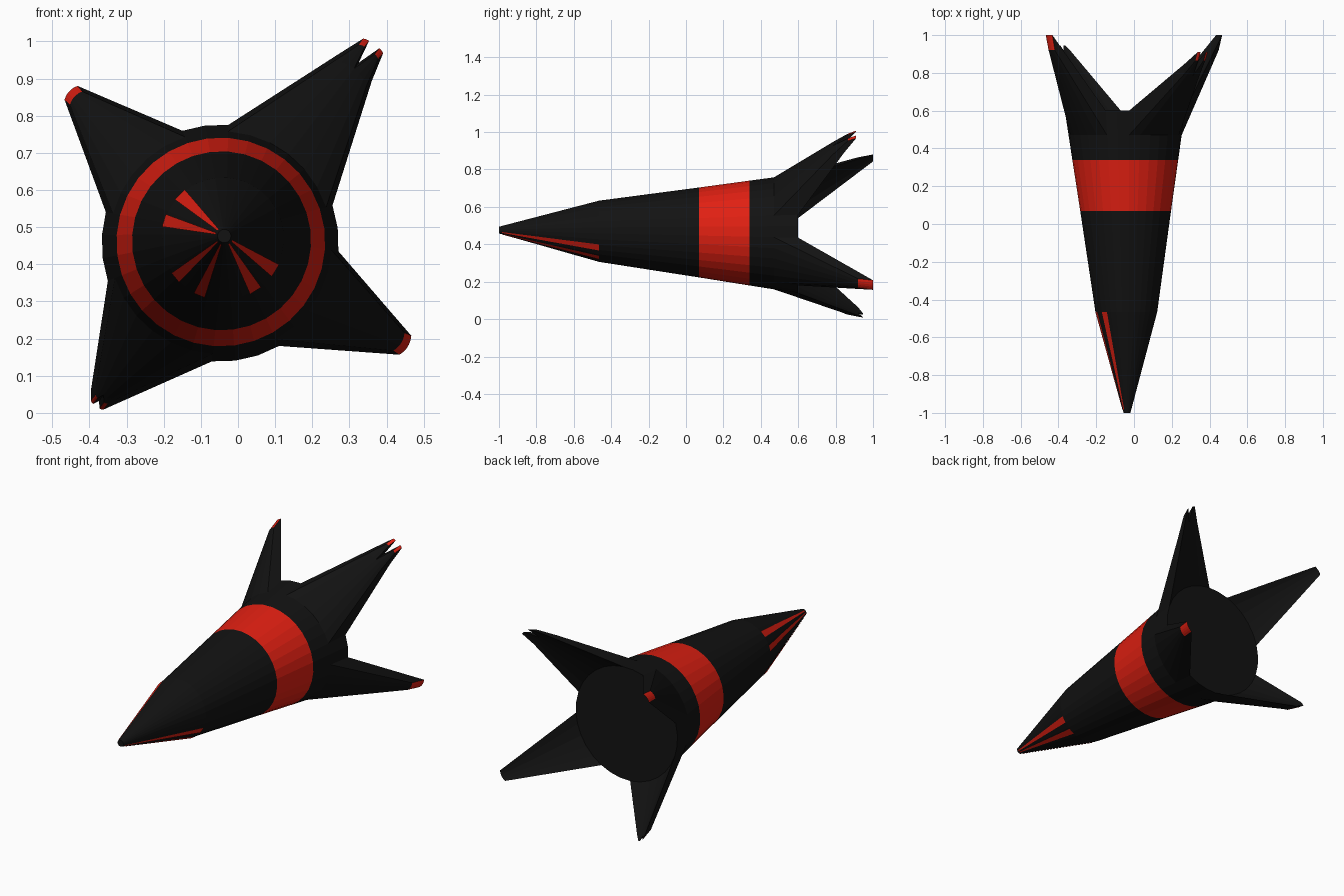
import bpy, bmesh, math
from mathutils import Vector

if "Cube" in bpy.data.objects:
    bpy.data.objects.remove(bpy.data.objects["Cube"])

SIDES = 32
STEP = 2 * math.pi / SIDES


def material(name, rgb):
    m = bpy.data.materials.new(name)
    m.diffuse_color = (*rgb, 1)
    m.use_nodes = True
    m.node_tree.nodes["Principled BSDF"].inputs["Base Color"].default_value = m.diffuse_color
    return m


BLACK = material("black_paint", (0.006, 0.006, 0.006))
RED = material("red_paint", (0.75, 0.014, 0.006))


def axis(y):
    # the hull axis leans very slightly
    t = (y + 1) / 1.6
    return -0.037 - 0.011 * t, 0.476 - 0.019 * t


def point(y, r, a):
    cx, cz = axis(y)
    return Vector((cx + r * math.cos(a), y, cz + r * math.sin(a)))


def rim(y, r, i):
    return point(y, r, (i - 0.35) * STEP)


def finish(name, bm, mats):
    bmesh.ops.recalc_face_normals(bm, faces=bm.faces)
    me = bpy.data.meshes.new(name)
    bm.to_mesh(me)
    bm.free()
    for m in mats:
        me.materials.append(m)
    ob = bpy.data.objects.new(name, me)
    bpy.context.collection.objects.link(ob)
    return ob


# Hull: one lathe-like skin, with the band faces painted red
PROFILE = [(-1, 0.018), (-0.465, 0.164), (0.07, 0.241), (0.34, 0.281), (0.47, 0.300), (0.60, 0.319)]
bm = bmesh.new()
rings = [[bm.verts.new(rim(y, r, i)) for i in range(SIDES)] for y, r in PROFILE]
for k in range(len(rings) - 1):
    for i in range(SIDES):
        j = (i + 1) % SIDES
        f = bm.faces.new((rings[k][i], rings[k][j], rings[k + 1][j], rings[k + 1][i]))
        f.material_index = 1 if k == 2 else 0
bm.faces.new(rings[0])
bm.faces.new(rings[-1])
finish("hull", bm, [BLACK, RED])

# Nose stripes: thin wedges lying just above the nose cone
bm = bmesh.new()
for a0, a1 in [(128, 141), (157, 169), (214, 225), (242, 253), (296, 308), (322, 335)]:
    a0, a1 = math.radians(a0), math.radians(a1)
    vs = [bm.verts.new(point(y, r, a)) for y, r, a in
          ((-0.985, 0.024, a0), (-0.985, 0.024, a1), (-0.465, 0.167, a1), (-0.465, 0.167, a0))]
    f = bm.faces.new(vs)
    f.normal_update()
    cx, cz = axis(-0.7)
    if f.normal.dot(f.calc_center_median() - Vector((cx, -0.7, cz))) < 0:
        f.normal_flip()
me = bpy.data.meshes.new("nose_stripes")
bm.to_mesh(me)
bm.free()
me.materials.append(RED)
bpy.context.collection.objects.link(bpy.data.objects.new("nose_stripes", me))


def patch(i0, i1):
    # front and rear arcs of the hull skin that a fin grows out of
    return [[rim(y, r, i) for i in range(i0, i1 + 1)] for y, r in PROFILE[-2:]]


def tip_patch(base, centre, y0, y1, s):
    # shrunken copy of a patch at a fin tip, front edge tucked inward
    cx, cz = axis(0.6)
    inward = (Vector((cx, 0, cz)) - Vector((centre[0], 0, centre[1]))).normalized()
    out = []
    for arc, y, tuck in zip(base, (y0, y1), (0.02, 0)):
        mid = sum(arc, Vector()) / len(arc)
        c = Vector((centre[0], y, centre[1])) + inward * tuck
        out.append([c + (p - mid) * s for p in arc])
    return out


def blend(a, b, t):
    return [[p.lerp(q, t) for p, q in zip(u, v)] for u, v in zip(a, b)]


def loft(bm, a, b, red_end):
    n = len(a[0])
    va, vb = ([[bm.verts.new(p) for p in arc] for arc in pt] for pt in (a, b))
    loop_a, loop_b = va[0] + va[1][::-1], vb[0] + vb[1][::-1]
    for i in range(2 * n):
        j = (i + 1) % (2 * n)
        bm.faces.new((loop_a[i], loop_a[j], loop_b[j], loop_b[i]))
    for v, m in ((va, 0), (vb, 1 if red_end else 0)):
        for i in range(n - 1):
            f = bm.faces.new((v[0][i], v[0][i + 1], v[1][i + 1], v[1][i]))
            f.material_index = m


def fin(name, i0, i1, centre, y0, y1, s, fork=None, prongs=()):
    bm = bmesh.new()
    base = patch(i0, i1)
    tip = tip_patch(base, centre, y0, y1, s)
    if fork is None:
        loft(bm, base, tip, True)
    else:
        # split the end into two prongs
        mid = blend(base, tip, fork)
        loft(bm, base, mid, False)
        h = (i1 - i0) // 2
        for half, c in zip((slice(0, h + 1), slice(h, None)), prongs):
            root = [arc[half] for arc in mid]
            loft(bm, root, tip_patch(root, c, y0, y1, 0.28), True)
    finish(name, bm, [BLACK, RED])


# Four tail fins, two plain and two forked
fin("upper_left_fin", 10, 15, (-0.452, 0.864), 0.92, 1.0, 0.17)
fin("lower_right_fin", -5, 0, (0.454, 0.180), 0.92, 1.0, 0.20)
fin("upper_right_fin", 2, 8, (0.367, 0.998), 0.865, 0.91, 0.16, 0.8,
    ((0.386, 0.975), (0.345, 1.005)))
fin("lower_left_fin", 18, 24, (-0.382, 0.022), 0.86, 0.945, 0.14, 0.93,
    ((-0.393, 0.028), (-0.368, 0.010)))
